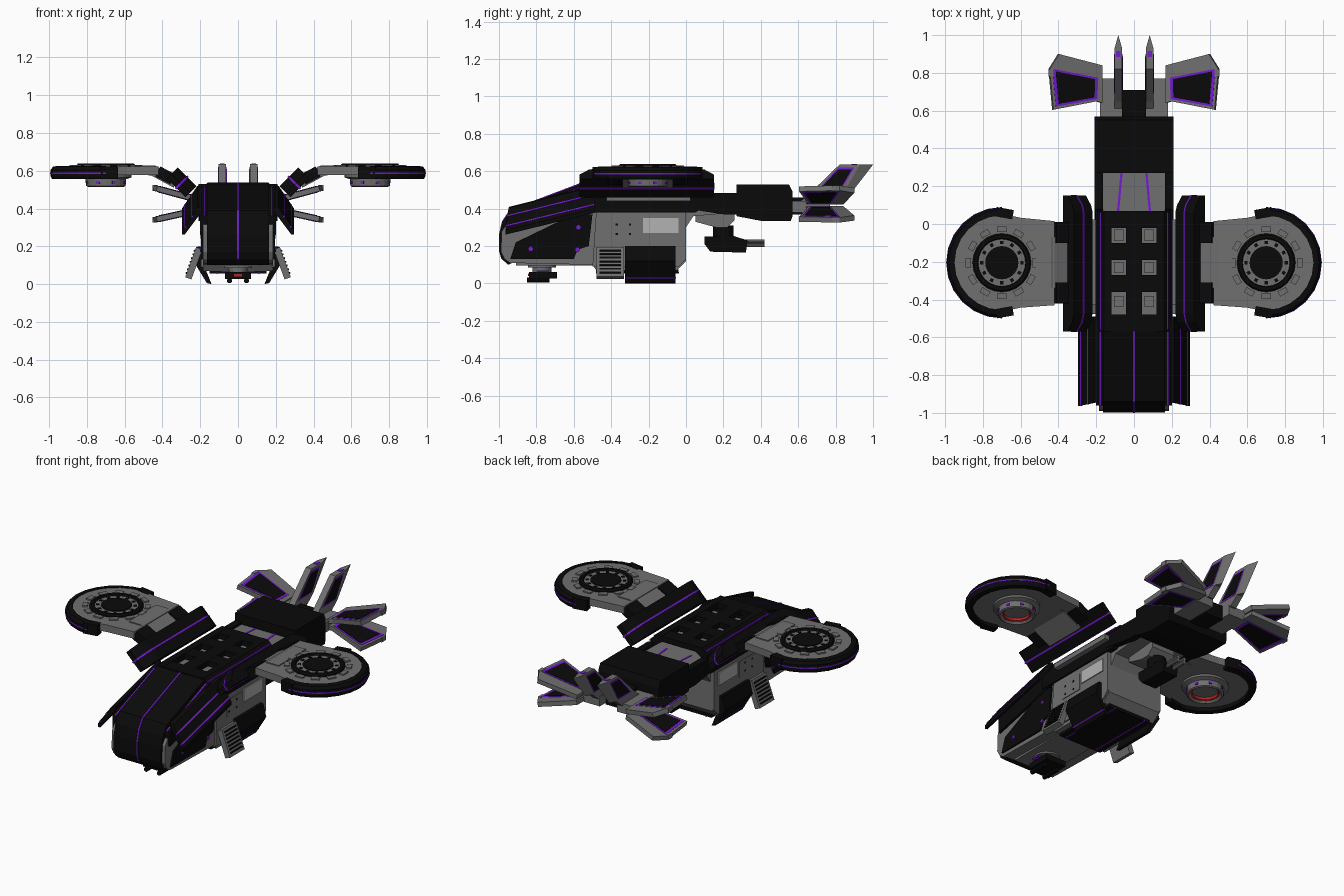
import bpy, bmesh
from math import sin, cos, pi, radians
from mathutils import Vector, Matrix, Euler

def mat(name, r, g, b):
    m = bpy.data.materials.new(name)
    m.diffuse_color = (r, g, b, 1)
    return m
BLACK = mat("black", 0.003, 0.003, 0.003)
PURPLE = mat("purple", 0.18, 0.01, 0.65)
RED = mat("red", 0.45, 0.02, 0.02)
LIGHT = mat("light", 0.45, 0.45, 0.45)
GREY = mat("grey", 0.16, 0.16, 0.16)

def finish(name, bm, m, mirror):
    bmesh.ops.recalc_face_normals(bm, faces=bm.faces)
    me = bpy.data.meshes.new(name)
    bm.to_mesh(me)
    bm.free()
    ob = bpy.data.objects.new(name, me)
    bpy.context.collection.objects.link(ob)
    me.materials.append(m or GREY)
    if mirror:
        ob.modifiers.new("mirror", 'MIRROR')
    return ob

def loft(name, A, B, m=None, mirror=False):
    bm = bmesh.new()
    a = [bm.verts.new(p) for p in A]
    b = [bm.verts.new(p) for p in B]
    n = len(a)
    bm.faces.new(a)
    bm.faces.new(b)
    for i in range(n):
        j = (i + 1) % n
        bm.faces.new((a[i], a[j], b[j], b[i]))
    return finish(name, bm, m, mirror)

def prism(name, axis, pts, lo, hi, m=None, mirror=False):
    def put(p, t):
        return {'x': (t, p[0], p[1]), 'y': (p[0], t, p[1]), 'z': (p[0], p[1], t)}[axis]
    return loft(name, [put(p, lo) for p in pts], [put(p, hi) for p in pts], m, mirror)

def box(name, c, s, m=None, mirror=False, rot=(0, 0, 0)):
    bm = bmesh.new()
    M = Matrix.Translation(c) @ Euler(rot).to_matrix().to_4x4() @ Matrix.Diagonal((*s, 1))
    bmesh.ops.create_cube(bm, size=1, matrix=M)
    return finish(name, bm, m, mirror)

def ring(name, c, prof, m=None, mirror=False, a0=0, a1=360, n=24):
    # sweep a closed (radius, z) section around a vertical axis
    bm = bmesh.new()
    full = a1 - a0 >= 360
    rows = []
    for i in range(n if full else n + 1):
        t = radians(a0 + (a1 - a0) * i / n)
        rows.append([bm.verts.new((c[0] + r * cos(t), c[1] + r * sin(t), z)) for r, z in prof])
    k = len(prof)
    for i in range(n):
        p, q = rows[i], rows[(i + 1) % len(rows)]
        for j in range(k):
            l = (j + 1) % k
            bm.faces.new((p[j], p[l], q[l], q[j]))
    if not full:
        bm.faces.new(rows[0])
        bm.faces.new(rows[-1])
    return finish(name, bm, m, mirror)

def disc(name, c, r, z0, z1, m=None, mirror=False, n=24):
    pts = [(c[0] + r * cos(2 * pi * i / n), c[1] + r * sin(2 * pi * i / n)) for i in range(n)]
    return prism(name, 'z', pts, z0, z1, m, mirror)

def rod(name, p, q, r, m=None, mirror=False, n=10):
    p, q = Vector(p), Vector(q)
    R = (q - p).to_track_quat('Z', 'Y')
    c = [R @ Vector((r * cos(2 * pi * i / n), r * sin(2 * pi * i / n), 0)) for i in range(n)]
    return loft(name, [p + v for v in c], [q + v for v in c], m, mirror)

# Fuselage
body = [(-0.97, 0.13), (-0.94, 0.11), (-0.5, 0.10), (-0.48, 0.07), (-0.05, 0.07), (0, 0.12), (0, 0.40),
        (-0.06, 0.45), (-0.52, 0.45), (-0.95, 0.33), (-0.985, 0.28), (-0.99, 0.17)]
prism("fuselage", 'x', body, -0.185, 0.185)
hood = [(-0.985, 0.13), (-0.95, 0.10), (-0.5, 0.30), (-0.5, 0.53), (-0.57, 0.53), (-0.94, 0.39),
        (-0.98, 0.33), (-0.997, 0.26), (-0.997, 0.17)]
prism("nose_hood", 'x', hood, -0.165, 0.165, BLACK)
prism("hood_centre_line", 'x', [(y - 0.003, z + 0.004) for y, z in hood], -0.004, 0.004, PURPLE)
side_hood = [(-0.96, 0.36), (-0.57, 0.51), (-0.5, 0.51), (-0.5, 0.38), (-0.96, 0.27)]
prism("hood_edge", 'x', side_hood, 0.165, 0.20, BLACK, True)
prism("hood_edge_line", 'x', [(y, z + 0.004) for y, z in side_hood], 0.175, 0.184, PURPLE, True)
box("chin_plate", (0, -0.7, 0.105), (0.24, 0.42, 0.02), GREY)

# Sloping front side plates
def flap(name, sec, y0, y1, m):
    loft(name, [(x, y0 - 0.2 * (x - 0.297), z) for x, z in sec][::1], [(x, y1, z + 0.115) for x, z in sec], m, True)
flap("side_flap", [(0.19, 0.41), (0.215, 0.405), (0.297, 0.285), (0.297, 0.262), (0.282, 0.262), (0.19, 0.385)],
     -0.965, -0.49, BLACK)
for f in (0.4, 0.85):
    x, z = 0.215 + 0.082 * f, 0.405 - 0.12 * f
    flap("flap_line", [(x - 0.004, z + 0.008), (x + 0.002, z + 0.001), (x - 0.006, z - 0.006), (x - 0.010, z)],
         -0.967, -0.49, PURPLE)

# Cheek panels with studs
prism("cheek_panel", 'x', [(-0.94, 0.13), (-0.60, 0.13), (-0.58, 0.18), (-0.52, 0.2), (-0.5, 0.37), (-0.60, 0.37), (-0.91, 0.22)],
      0.18, 0.195, BLACK, True)
for y, z in ((-0.83, 0.185), (-0.58, 0.18), (-0.575, 0.30)):
    rod("cheek_stud", (0.19, y, z), (0.2, y, z), 0.012, PURPLE, True)

# Cabin sides
prism("cabin_side", 'x', [(-0.5, 0.09), (-0.04, 0.09), (0, 0.13), (0, 0.39), (-0.48, 0.39)], 0.18, 0.195, None, True)
box("cabin_window", (0.195, -0.135, 0.31), (0.012, 0.19, 0.08), LIGHT, True)
box("service_panel", (0.195, -0.32, 0.29), (0.008, 0.15, 0.10), None, True)
for y in (-0.37, -0.30):
    for z in (0.265, 0.315):
        box("service_latch", (0.198, y, z), (0.006, 0.012, 0.01), BLACK, True)
prism("roof_side_band", 'x', [(-0.57, 0.38), (0.05, 0.38), (0.12, 0.42), (0.12, 0.47), (0.02, 0.485), (-0.57, 0.485)],
      0.165, 0.205, BLACK, True)
box("shoulder_rail", (0.215, -0.2, 0.455), (0.045, 0.45, 0.03), None, True)

# Open roof frame
box("roof_deck", (0, -0.23, 0.455), (0.33, 0.58, 0.03))
box("roof_spine", (0, -0.25, 0.52), (0.085, 0.64, 0.035), BLACK)
prism("roof_rail", 'y', [(0.12, 0.50), (0.12, 0.538), (0.16, 0.538), (0.195, 0.50), (0.195, 0.47), (0.165, 0.47)],
      -0.57, 0.07, BLACK, True)
for y, w in ((0.025, 0.09), (-0.145, 0.09), (-0.315, 0.09), (-0.525, 0.09)):
    box("roof_crossbar", (0, y, 0.52), (0.25, w, 0.034), BLACK)
for y in (-0.06, -0.23, -0.41):
    box("roof_hatch", (0.08, y, 0.475), (0.05, 0.06, 0.02), None, True)
box("roof_line", (0.18, -0.25, 0.517), (0.008, 0.62, 0.008), PURPLE, True)

# Shoulder pods: tapered blocks turned 45 degrees
def pod(name, hu, hv, e, m):
    c, u, v = Vector((0.298, 0, 0.538)), Vector((1, 0, 1)).normalized(), Vector((-1, 0, 1)).normalized()
    sec = [(-0.57 - e, -hv), (0.15 + e, -hv), (0.15 + e, -0.2 * hv), (0.10 + e, 0.7 * hv), (0.06, hv),
           (-0.47, hv), (-0.52 - e, 0.7 * hv), (-0.57 - e, -0.2 * hv)]
    loft(name, [c - u * hu + v * s + Vector((0, y, 0)) for y, s in sec],
         [c + u * hu + v * s + Vector((0, y, 0)) for y, s in sec], m, True)
pod("shoulder_pod", 0.07, 0.042, 0, BLACK)
pod("shoulder_pod_line", 0.005, 0.046, 0.003, PURPLE)

# Wing arms
arm = [(0.52, 0.628), (0.44, 0.628), (0.33, 0.57), (0.34, 0.51), (0.46, 0.575), (0.52, 0.58)]
prism("wing_arm", 'y', arm, -0.34, -0.07, None, True)
for y in (-0.365, -0.045):
    box("arm_clamp", (0.385, y, 0.575), (0.09, 0.11, 0.06), BLACK, True, (0, radians(-28), 0))

# Rotor pods
C = (0.70, -0.205)
plate = [(0.42, 0.015), (0.60, 0.033)]
plate += [(C[0] + 0.255 * cos(radians(a)), C[1] + 0.255 * sin(radians(a))) for a in range(96, -97, -16)]
plate += [(0.60, -0.443), (0.42, -0.43)]
prism("rotor_plate", 'z', plate, 0.578, 0.622, None, True)
guard = [(0.25, 0.555), (0.285, 0.555), (0.292, 0.57), (0.292, 0.605), (0.28, 0.622), (0.25, 0.626)]
ring("rotor_guard", C, guard, BLACK, True, -90, 90, 12)
ring("rotor_guard_line", C, [(0.28, 0.583), (0.295, 0.583), (0.295, 0.59), (0.28, 0.59)], PURPLE, True, -90, 90, 12)
for s in (-1, 1):
    box("guard_end", (0.685, C[1] + s * 0.262, 0.59), (0.09, 0.05, 0.066), BLACK, True, (0, 0, s * radians(10)))
ring("rotor_outer_ring", C, [(0.125, 0.61), (0.155, 0.61), (0.155, 0.63), (0.147, 0.639), (0.13, 0.639), (0.125, 0.63)], BLACK, True)
ring("rotor_inner_ring", C, [(0.08, 0.61), (0.127, 0.61), (0.127, 0.629), (0.08, 0.629)], None, True)
disc("rotor_hub", C, 0.088, 0.61, 0.634, BLACK, True)
for i in range(12):
    a = 2 * pi * i / 12
    d = Vector((cos(a), sin(a), 0))
    box("ring_slot", Vector((*C, 0.628)) + d * 0.107, (0.018, 0.018, 0.008), BLACK, True, (0, 0, a))
    box("plate_tooth", Vector((*C, 0.624)) + d * 0.178, (0.03, 0.05, 0.012), None, True, (0, 0, a))
ring("thruster_tube", C, [(0.085, 0.525), (0.095, 0.515), (0.105, 0.52), (0.108, 0.555), (0.135, 0.565), (0.135, 0.585), (0.085, 0.585)], None, True)
ring("thruster_glow", C, [(0.075, 0.53), (0.086, 0.526), (0.086, 0.545), (0.075, 0.545)], RED, True)
disc("thruster_core", C, 0.085, 0.545, 0.58, None, True)
for i in range(8):
    a = 2 * pi * (i + 0.5) / 8
    box("thruster_lamp", (C[0] + 0.105 * cos(a), C[1] + 0.105 * sin(a), 0.538), (0.012, 0.018, 0.014), PURPLE, True, (0, 0, a))

# Lower armour, belly and vent boxes
prism("lower_armour", 'y', [(0.18, 0.2), (0.215, 0.2), (0.235, 0.12), (0.165, 0.005), (0.14, 0.0), (0.185, 0.11)],
      -0.325, -0.055, BLACK, True)
box("armour_line", (0.179, -0.19, 0.03), (0.006, 0.272, 0.006), PURPLE, True, (0, radians(31), 0))
box("belly_plate", (0, -0.26, 0.065), (0.30, 0.44, 0.02), BLACK)
box("belly_line", (0.11, -0.26, 0.057), (0.008, 0.445, 0.008), PURPLE, True)
tilt = radians(-20)
down = Vector((sin(-tilt), 0, -cos(tilt)))
top = Vector((0.205, -0.405, 0.19))
box("vent_box", top + down * 0.085, (0.035, 0.145, 0.17), None, True, (0, tilt, 0))
for i in range(7):
    box("vent_slat", top + down * (0.02 + 0.021 * i) + Vector((0.019, 0, 0.006)), (0.006, 0.115, 0.009), BLACK, True, (0, tilt, 0))

# Chin turret
disc("turret_mount", (0, -0.77), 0.075, 0.085, 0.115)
disc("turret_neck", (0, -0.77), 0.05, 0.05, 0.09)
box("turret_body", (0, -0.765, 0.045), (0.14, 0.15, 0.035), BLACK)
box("turret_lens", (0, -0.842, 0.047), (0.04, 0.006, 0.012), RED)
rod("turret_gun", (0.045, -0.85, 0.018), (0.045, -0.73, 0.018), 0.014, BLACK, True)
box("turret_line", (0, -0.765, 0.065), (0.18, 0.06, 0.008), PURPLE)

# Tail boom
prism("boom", 'x', [(0, 0.30), (0.04, 0.36), (0.27, 0.38), (0.3, 0.47), (0, 0.47)], -0.17, 0.17)
prism("boom_rail", 'x', [(0, 0.40), (0.2, 0.37), (0.28, 0.37), (0.28, 0.485), (0.08, 0.485)], 0.165, 0.208, BLACK, True)
loft("boom_line", [(0.078, 0.07, 0.473), (0.09, 0.07, 0.473), (0.072, 0.27, 0.473), (0.06, 0.27, 0.473)],
     [(0.078, 0.07, 0.46), (0.09, 0.07, 0.46), (0.072, 0.27, 0.46), (0.06, 0.27, 0.46)], PURPLE, True)
prism("tail_block", 'x', [(0.27, 0.36), (0.40, 0.335), (0.56, 0.335), (0.57, 0.36), (0.57, 0.49), (0.55, 0.53), (0.27, 0.53)],
      -0.21, 0.21, BLACK)
box("tail_spine", (0, 0.63, 0.415), (0.125, 0.16, 0.09), BLACK)
box("tail_hub", (0.12, 0.67, 0.41), (0.12, 0.20, 0.06), None, True)

# Rear gun
prism("rear_gun_mount", 'x', [(0.05, 0.42), (0.05, 0.33), (0.16, 0.30), (0.22, 0.30), (0.26, 0.34), (0.26, 0.42)], -0.08, 0.08)
rod("rear_gun_post", (0, 0.2, 0.24), (0, 0.2, 0.31), 0.055, BLACK, n=12)
prism("rear_gun_body", 'x', [(0.1, 0.25), (0.1, 0.21), (0.13, 0.17), (0.32, 0.165), (0.33, 0.23), (0.25, 0.255)], -0.05, 0.05, BLACK)
for z in (0.225, 0.205):
    rod("rear_gun_barrel", (0.022, 0.3, z), (0.022, 0.42, z), 0.011, None, True)

# Tail fins: plate with a purple-edged black panel on both sides
def fin(name, pts, panel, t):
    P = [Vector(p) for p in pts]
    Q = [Vector(p) for p in panel]
    n = (P[1] - P[0]).cross(P[-1] - P[0]).normalized()
    mid = sum(Q, Vector()) / len(Q)
    for part, shape, k, h, m in (("", P, 1, t, None), ("_trim", Q, 1, t + 0.002, PURPLE), ("_panel", Q, 0.86, t + 0.004, BLACK)):
        S = [mid + (p - mid) * k if shape is Q else p for p in shape]
        loft(name + part, [p - n * h for p in S], [p + n * h for p in S], m, True)

outline = [(0.17, 0.64), (0.20, 0.65), (0.43, 0.605), (0.45, 0.82), (0.40, 0.90), (0.17, 0.84)]
inner = [(0.197, 0.662), (0.418, 0.622), (0.436, 0.822), (0.195, 0.775)]
for name, s, base in (("upper_fin", 0.27, 0.43), ("lower_fin", -0.22, 0.405)):
    fin(name, [(x, y, base + s * (x - 0.15)) for x, y in outline], [(x, y, base + s * (x - 0.15)) for x, y in inner], 0.014)
    box(name + "_tip", (0.44, 0.80, base + s * 0.29), (0.025, 0.04, 0.03), None, True)
vert = [(0.60, 0.43), (0.78, 0.43), (0.84, 0.48), (0.93, 0.635), (0.82, 0.635), (0.65, 0.47)]
vin = [(0.69, 0.485), (0.82, 0.485), (0.90, 0.62), (0.815, 0.62)]
fin("vertical_fin", [(0.083, y, z) for y, z in vert], [(0.083, y, z) for y, z in vin], 0.02)
loft("vertical_fin_edge", [(0.063, 0.84, 0.48), (0.103, 0.84, 0.48), (0.083, 0.88, 0.48)],
     [(0.063, 0.93, 0.635), (0.103, 0.93, 0.635), (0.083, 1.0, 0.635)], None, True)
box("fin_lamp", (0.083, 0.90, 0.634), (0.022, 0.03, 0.008), PURPLE, True)
